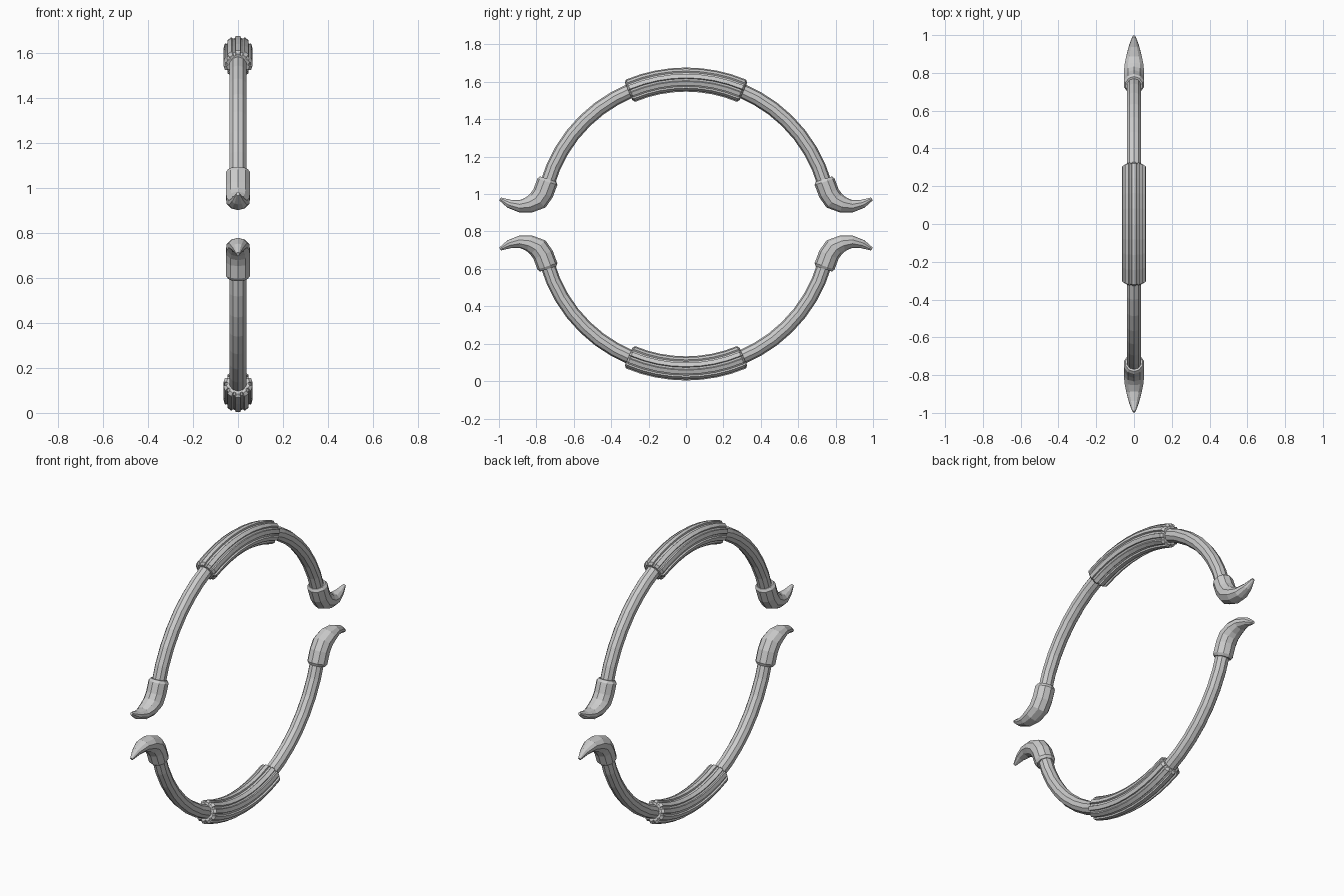
import bpy, bmesh, math

if "Cube" in bpy.data.objects:
    bpy.data.objects.remove(bpy.data.objects["Cube"])

CENTRE_Z = 0.84     # middle of the split ring
RING_R = 0.772      # radius of the rod's centre line

metal = bpy.data.materials.new("light grey")
metal.diffuse_color = (0.6, 0.6, 0.6, 1)
metal.use_nodes = True
metal.node_tree.nodes["Principled BSDF"].inputs["Base Color"].default_value = metal.diffuse_color


def circle(sides):
    """Unit cross-section, (across, outward) pairs."""
    return [(math.cos(2 * math.pi * (i + 0.5) / sides),
             math.sin(2 * math.pi * (i + 0.5) / sides)) for i in range(sides)]


def fluted(ribs, groove):
    """Unit cross-section with square-shouldered ribs."""
    pts = []
    step = 2 * math.pi / ribs
    for i in range(ribs):
        for off, r in ((-0.27, 1), (0.27, 1), (0.36, groove), (0.64, groove)):
            a = math.pi / 2 + (i + off) * step
            pts.append((r * math.cos(a), r * math.sin(a)))
    return pts


def sweep(name, stations, profile, flip):
    """Loft a profile through (y, z, normal angle, half width, half depth)."""
    bm = bmesh.new()
    rings = []
    for y, z, ang, w, d in stations:
        rings.append([bm.verts.new((u * w, y + v * d * math.sin(ang),
                                    CENTRE_Z + flip * (z + v * d * math.cos(ang))))
                      for u, v in profile])
    n = len(profile)
    for a, b in zip(rings, rings[1:]):
        for i in range(n):
            j = (i + 1) % n
            bm.faces.new((a[i], a[j], b[j], b[i]))
    bm.faces.new(rings[0])
    bm.faces.new(rings[-1])
    bmesh.ops.recalc_face_normals(bm, faces=bm.faces)
    mesh = bpy.data.meshes.new(name)
    bm.to_mesh(mesh)
    bm.free()
    mesh.materials.append(metal)
    ob = bpy.data.objects.new(name, mesh)
    bpy.context.collection.objects.link(ob)
    return ob


def on_arc(deg, r):
    a = math.radians(deg)
    return (RING_R * math.sin(a), RING_R * math.cos(a), a, r, r)


# Horn centre line: y, z from the middle, normal angle, half width, half depth
HORN = [
    (0.737, 0.240, 72, 0.046, 0.046),
    (0.741, 0.226, 72, 0.056, 0.056),
    (0.764, 0.165, 66, 0.056, 0.056),
    (0.792, 0.125, 48, 0.056, 0.055),
    (0.838, 0.103, 20, 0.053, 0.044),
    (0.890, 0.095, -4, 0.043, 0.033),
    (0.945, 0.108, -24, 0.027, 0.023),
    (0.994, 0.134, -32, 0.008, 0.009),
]

for half, flip in (("upper", 1), ("lower", -1)):
    # Curved rod
    sweep(half + "_rod", [on_arc(-74 + 148 * i / 20, 0.039) for i in range(21)],
          circle(10), flip)

    # Fluted grip with bevelled ends
    grip = [on_arc(-23.4, 0.052)]
    grip += [on_arc(-22.6 + 45.2 * i / 8, 0.0655) for i in range(9)]
    grip += [on_arc(23.4, 0.052)]
    sweep(half + "_grip", grip, fluted(10, 0.87), flip)

    # Horned end caps, front and back
    for side, s in (("back", 1), ("front", -1)):
        sweep(half + "_" + side + "_horn",
              [(s * y, z, s * math.radians(a), w, d) for y, z, a, w, d in HORN],
              circle(10), flip)
